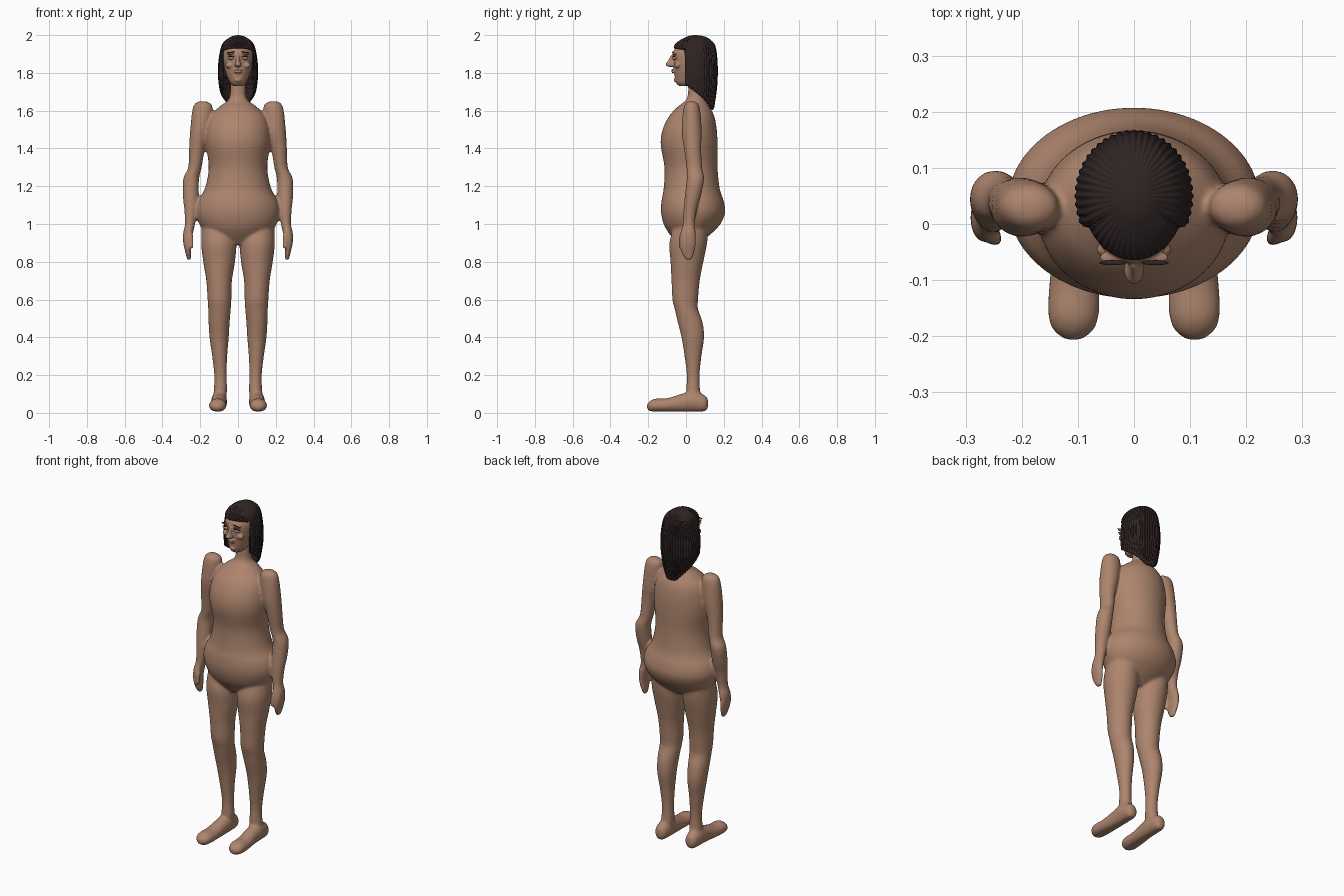
import bpy
import bmesh
from math import sin, cos, pi, radians
from mathutils import Vector, Matrix

cube = bpy.data.objects.get("Cube")
if cube:
    bpy.data.objects.remove(cube, do_unlink=True)


def material(name, color):
    mat = bpy.data.materials.new(name)
    mat.use_nodes = True
    mat.diffuse_color = color
    mat.node_tree.nodes["Principled BSDF"].inputs["Base Color"].default_value = color
    return mat


skin = material("warm_skin", (.42, .235, .155, 1))
dark = material("dark_hair", (.03, .018, .018, 1))


def finish(name, bm, mat):
    """Turn a bmesh into a smooth shaded object."""
    for face in bm.faces:
        face.smooth = True
    mesh = bpy.data.meshes.new(name)
    bm.to_mesh(mesh)
    bm.free()
    mesh.materials.append(mat)
    obj = bpy.data.objects.new(name, mesh)
    bpy.context.scene.collection.objects.link(obj)
    return obj


def spline(rows, steps=5):
    """Catmull-Rom interpolation through rows of numbers."""
    rows = [Vector(row) for row in rows]
    result = []
    for i in range(len(rows) - 1):
        b, c = rows[i], rows[i + 1]
        a, d = rows[max(i - 1, 0)], rows[min(i + 2, len(rows) - 1)]
        for k in range(steps):
            t = k / steps
            result.append(b + (c - a) * (t / 2) + (a * 2 - b * 5 + c * 4 - d) * (t * t / 2)
                          + (b * 3 - a - c * 3 + d) * (t ** 3 / 2))
    return result + [rows[-1]]


def loft(bm, rows, side=1, along_y=False, sides=32):
    """Closed tube of elliptical rings: position, centre x, other centre, radii."""
    rings = []
    for pos, cx, other, rx, ry in spline(rows):
        ring = []
        for i in range(sides):
            angle = 2 * pi * i / sides
            x, v = cx + max(rx, .002) * cos(angle), other + max(ry, .002) * sin(angle)
            ring.append(bm.verts.new((side * x, pos, v) if along_y else (side * x, v, pos)))
        rings.append(ring)
    faces = [bm.faces.new(rings[0]), bm.faces.new(rings[-1])]
    for low, high in zip(rings, rings[1:]):
        for i in range(sides):
            j = (i + 1) % sides
            faces.append(bm.faces.new((low[i], low[j], high[j], high[i])))
    bmesh.ops.recalc_face_normals(bm, faces=faces)


def ball(bm, place, radii, turn=0):
    """Stretched sphere, turned about the depth axis."""
    matrix = (Matrix.Translation(place) @ Matrix.Rotation(turn, 4, "Y")
              @ Matrix.Diagonal((*radii, 1)))
    bmesh.ops.create_uvsphere(bm, u_segments=20, v_segments=12, radius=1, matrix=matrix)


def centred(rows):
    """Rows of height, half width, front and back become loft rows."""
    return [(z, 0, (f + b) / 2, w, (b - f) / 2) for z, w, f, b in rows]


def fuse(obj, voxel, rounds):
    """Blend overlapping parts into one skin."""
    remesh = obj.modifiers.new("fuse", "REMESH")
    remesh.mode = "VOXEL"
    remesh.voxel_size = voxel
    remesh.use_smooth_shade = True
    smooth = obj.modifiers.new("soften", "SMOOTH")
    smooth.factor = .5
    smooth.iterations = rounds


# Torso and neck
torso = [(.89, .08, -.04, .06), (.95, .165, -.09, .135), (1, .205, -.118, .182),
         (1.06, .225, -.132, .207), (1.12, .214, -.13, .2), (1.19, .175, -.118, .178),
         (1.3, .155, -.114, .167), (1.42, .17, -.134, .167), (1.5, .168, -.124, .163),
         (1.57, .148, -.09, .15), (1.62, .1, -.045, .125), (1.66, .05, .002, .1),
         (1.72, .041, .012, .09), (1.8, .041, .012, .09)]
# Limbs, each running downwards
leg = [(1, .11, .03, .08, .09), (.9, .102, .012, .093, .1), (.8, .1, .005, .084, .087),
       (.7, .1, -.002, .068, .075), (.6, .098, -.004, .063, .068), (.55, .098, .002, .06, .062),
       (.48, .1, .022, .056, .066), (.4, .1, .036, .051, .06), (.3, .097, .037, .04, .045),
       (.2, .093, .038, .033, .034), (.12, .093, .038, .035, .037), (.05, .1, .045, .036, .045)]
foot = [(.117, .1, .05, .012, .02), (.1, .1, .05, .034, .043), (.04, .1, .06, .042, .055),
        (-.02, .101, .053, .042, .049), (-.1, .106, .041, .045, .037),
        (-.16, .108, .04, .046, .036), (-.19, .108, .036, .036, .028), (-.207, .108, .033, .014, .012)]
arm = [(1.65, .188, .03, .02, .016), (1.62, .186, .03, .052, .042), (1.5, .2, .03, .053, .053),
       (1.4, .217, .035, .042, .046), (1.3, .228, .044, .036, .042), (1.24, .248, .05, .042, .046),
       (1.15, .25, .037, .042, .043), (1.08, .25, .023, .035, .036), (1, .254, .015, .027, .032),
       (.95, .265, .012, .026, .04), (.9, .27, .01, .02, .042), (.85, .264, .01, .015, .036),
       (.81, .259, .014, .011, .016)]
thumb = [(.98, .262, -.006, .014, .016), (.93, .25, -.022, .014, .015), (.87, .246, -.03, .01, .01)]

body = bmesh.new()
loft(body, centred(torso), sides=48)
for side in (1, -1):
    loft(body, leg, side)
    loft(body, foot, side, along_y=True)
    loft(body, arm, side)
    loft(body, thumb, side)
# Flat soles
for vert in body.verts:
    vert.co.z = max(vert.co.z, .008)
fuse(finish("body", body, skin), .007, 9)

# Head with nose, lips, brows and cheeks
head = [(1.73, .025, -.035, .04), (1.75, .044, -.054, .07), (1.8, .065, -.062, .1),
        (1.86, .08, -.068, .13), (1.91, .081, -.068, .14), (1.95, .062, -.04, .12),
        (1.98, .03, 0, .08)]
nose = [(1.832, 0, -.075, .012, .015), (1.843, 0, -.082, .018, .026),
        (1.865, 0, -.076, .01, .02), (1.895, 0, -.066, .008, .012)]
face = bmesh.new()
loft(face, centred(head))
loft(face, nose)
ball(face, (0, -.064, 1.815), (.023, .014, .006))
ball(face, (0, -.063, 1.804), (.02, .014, .006))
ball(face, (0, -.05, 1.763), (.02, .014, .015))
for side in (1, -1):
    ball(face, (side * .036, -.06, 1.902), (.026, .013, .006), side * radians(6))
    ball(face, (side * .045, -.045, 1.84), (.022, .016, .016))
fuse(finish("head", face, skin), .0035, 3)

# Eyes, with thin dark lashes and brows
eyes, lashes = bmesh.new(), bmesh.new()
for side in (1, -1):
    ball(eyes, (side * .037, -.06, 1.878), (.017, .012, .009))
    ball(lashes, (side * .037, -.066, 1.887), (.019, .007, .0025), side * radians(5))
    ball(lashes, (side * .038, -.069, 1.909), (.024, .0045, .0025), side * radians(6))
finish("eyes", eyes, skin)
finish("lashes_and_brows", lashes, dark)

# Hair: ribbed shell with a fringe in front and a long fall behind
shape = spline([(2, .004, .04, .055), (1.992, .035, .005, .1), (1.965, .073, -.042, .14),
                (1.93, .09, -.067, .157), (1.86, .102, -.069, .165), (1.78, .104, -.069, .166),
                (1.7, .094, -.069, .16), (1.58, .07, -.069, .142)], 8)


def section(z):
    """Half width, front and back of the hair at a height."""
    for high, low in zip(shape, shape[1:]):
        if high[0] >= z >= low[0]:
            return high.lerp(low, (high[0] - z) / max(high[0] - low[0], .00001))
    return shape[-1]


RIBS, COLUMNS, ROWS, MIDDLE = 48, 288, 36, .05
hair = bmesh.new()
columns = []
for i in range(COLUMNS):
    angle = 2 * pi * i / COLUMNS
    wave = cos(RIBS * angle)
    turn = min(angle, 2 * pi - angle)
    start = radians(62)
    if turn < start:
        bottom = 1.937 - .012 * (turn / start) ** 2
    else:
        bottom = 1.74 - min(.13, .16 * (turn - start) / (pi - start))
    bottom += .006 * wave
    column = []
    for k in range(ROWS + 1):
        z = 2 - (2 - bottom) * (k / ROWS) ** 1.6
        _, width, front, back = section(z)
        depth = MIDDLE - front if cos(angle) > 0 else back - MIDDLE
        rib = 1 + .018 * wave
        column.append(hair.verts.new((width * rib * sin(angle), MIDDLE - depth * rib * cos(angle), z)))
    columns.append(column)
for i in range(COLUMNS):
    left, right = columns[i], columns[(i + 1) % COLUMNS]
    for k in range(ROWS):
        hair.faces.new((left[k], left[k + 1], right[k + 1], right[k]))
hair.faces.new([column[0] for column in columns])
hair.normal_update()
shell = finish("hair", hair, dark).modifiers.new("thickness", "SOLIDIFY")
shell.thickness = .012
shell.offset = -1
